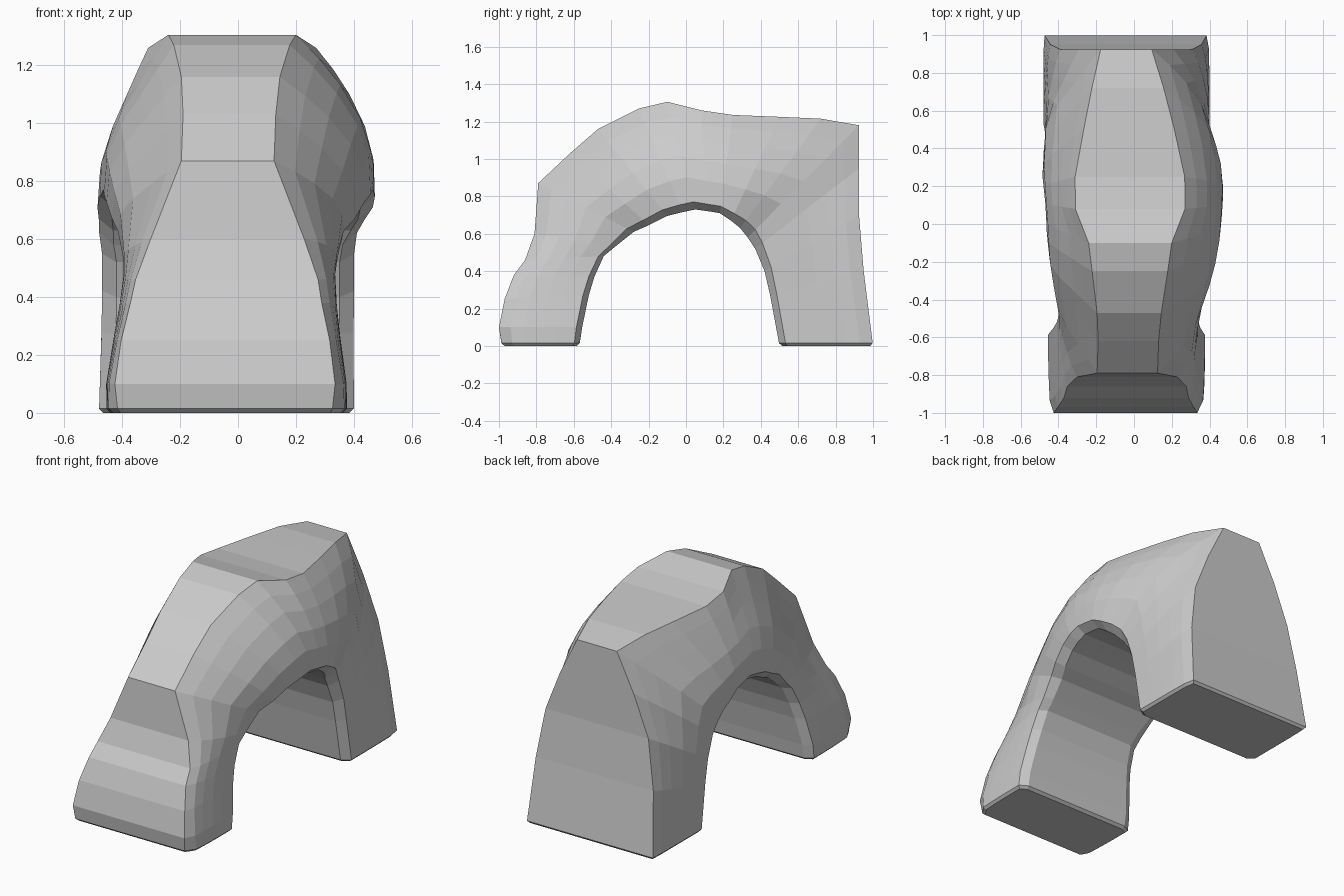
import bpy
import bmesh

# Remove the default cube
cube = bpy.data.objects.get("Cube")
if cube:
    bpy.data.objects.remove(cube, do_unlink=True)


def make_material(name, colour):
    mat = bpy.data.materials.new(name)
    mat.use_nodes = True
    mat.diffuse_color = colour
    mat.node_tree.nodes["Principled BSDF"].inputs["Base Color"].default_value = colour
    return mat


# Stations along the arch, from the front foot over the crown to the back foot:
# outer y, outer z, inner y, inner z, half width of outer face, half width of flank
STATIONS = [
    (-.985, 0, -.57, 0, .37, .415),
    (-1, .1, -.555, .1, .38, .415),
    (-.97, .25, -.52, .27, .36, .39),
    (-.92, .38, -.49, .37, .33, .375),
    (-.86, .46, -.44, .48, .315, .365),
    (-.81, .6, -.38, .53, .265, .37),
    (-.79, .87, -.28, .61, .16, .39),
    (-.62, 1.03, -.2, .645, .16, .42),
    (-.47, 1.16, -.1, .695, .17, .445),
    (-.25, 1.27, -.02, .715, .2, .46),
    (-.1, 1.305, .05, .73, .22, .465),
    (.08, 1.26, .12, .72, .29, .47),
    (.25, 1.235, .18, .71, .29, .475),
    (.5, 1.225, .24, .67, .24, .475),
    (.72, 1.215, .29, .63, .19, .46),
    (.925, 1.18, .33, .58, .135, .445),
    (.925, .95, .37, .52, .25, .435),
    (.925, .7, .42, .4, .35, .435),
    (.95, .4, .45, .27, .4, .435),
    (1, 0, .5, 0, .43, .44),
]

# Flank curves: depth from outer to inner face, and blend to full width
LEFT = [(0, 0), (.14, .3), (.3, .58), (.5, .84), (.7, .98), (.93, 1)]
RIGHT = [(0, 0), (.14, .22), (.3, .46), (.5, .76), (.7, .96), (.93, 1)]
CHAMFER = .05


def section(bm, station):
    """One closed ring of vertices across the arch."""
    yo, zo, yi, zi, top, flank = station
    top_centre = -.02 - .025 * yo * yo
    flank_centre = -.04 * yo * yo
    # Corners turn more sharply towards the feet
    power = min(1, .15 + zo)

    def half(side, curve):
        outer = top_centre + side * top
        full = flank_centre + side * flank
        points = [(t, outer + (full - outer) * f ** power) for t, f in curve]
        return points + [(1, full - side * CHAMFER)]

    ring = half(1, LEFT) + half(-1, RIGHT)[::-1]
    return [bm.verts.new((x, yo + (yi - yo) * t, zo + (zi - zo) * t))
            for t, x in ring]


def build_arch(name, material):
    bm = bmesh.new()
    rings = [section(bm, s) for s in STATIONS]
    count = len(rings[0])
    # Skin between neighbouring sections
    for a, b in zip(rings, rings[1:]):
        for i in range(count):
            j = (i + 1) % count
            bm.faces.new((a[i], a[j], b[j], b[i]))
    # Soles of the two feet, with a small chamfer round each
    soles = [bm.faces.new(rings[0]), bm.faces.new(rings[-1])]
    bmesh.ops.recalc_face_normals(bm, faces=bm.faces)
    rims = [e for sole in soles for e in sole.edges]
    bmesh.ops.bevel(bm, geom=rims, offset=.015, segments=1, affect="EDGES")
    mesh = bpy.data.meshes.new(name)
    bm.to_mesh(mesh)
    bm.free()
    obj = bpy.data.objects.new(name, mesh)
    bpy.context.collection.objects.link(obj)
    mesh.materials.append(material)


grey = make_material("plain grey", (.6, .6, .6, 1))
build_arch("arched_body", grey)
